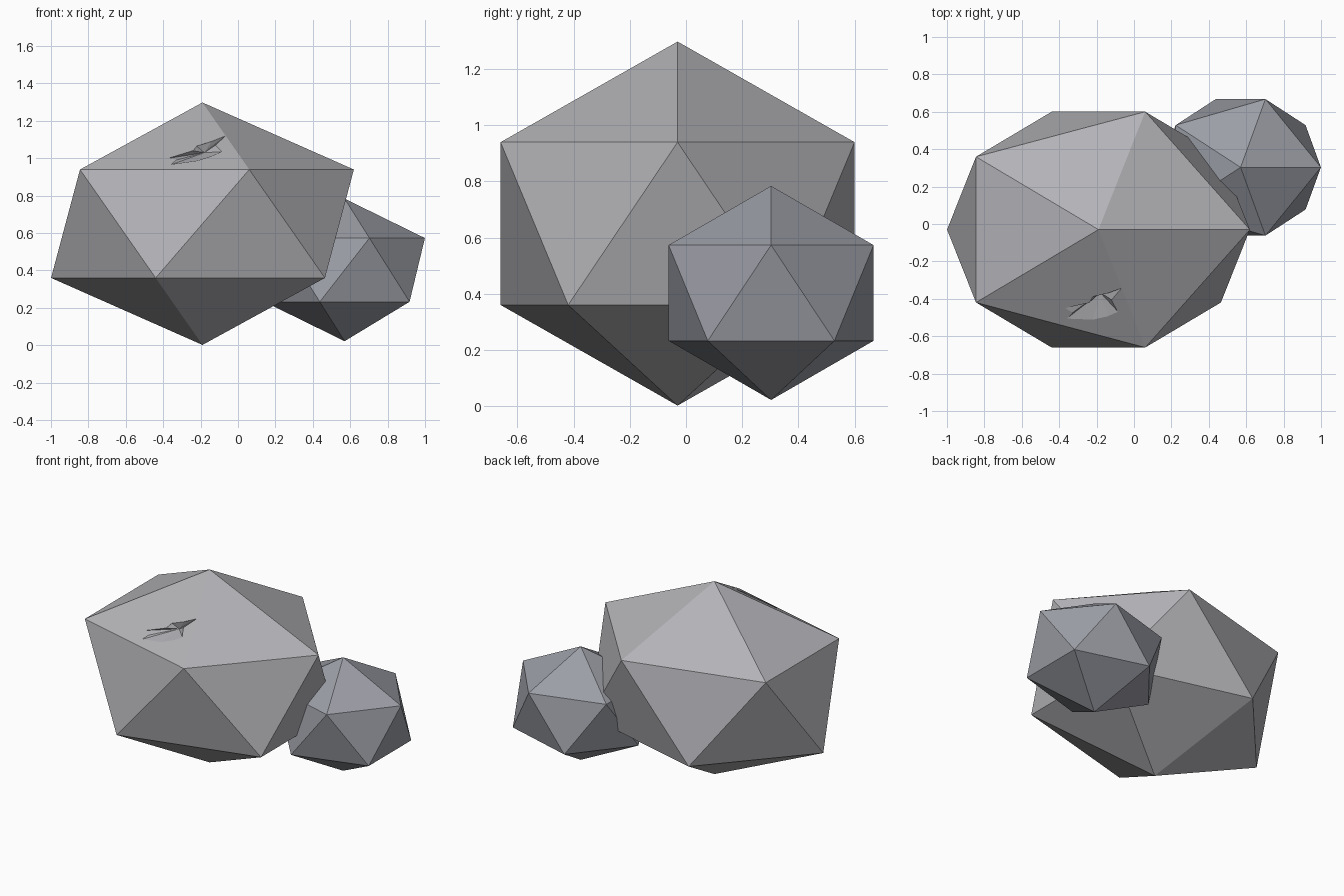
import bpy
import bmesh
from mathutils import Vector

if "Cube" in bpy.data.objects:
    bpy.data.objects.remove(bpy.data.objects["Cube"])


def material(name, rgb):
    mat = bpy.data.materials.new(name)
    mat.diffuse_color = (*rgb, 1)
    mat.use_nodes = True
    mat.node_tree.nodes["Principled BSDF"].inputs["Base Color"].default_value = mat.diffuse_color
    return mat


def boulder(name, center, radii, mat):
    """Flat faceted 20-sided stone, stretched along each axis."""
    bm = bmesh.new()
    bmesh.ops.create_icosphere(bm, subdivisions=1, radius=1)
    bmesh.ops.scale(bm, vec=radii, verts=bm.verts)
    bmesh.ops.translate(bm, vec=center, verts=bm.verts)
    return mesh_object(name, bm, mat)


def mesh_object(name, bm, mat):
    mesh = bpy.data.meshes.new(name)
    bm.to_mesh(mesh)
    bm.free()
    mesh.materials.append(mat)
    obj = bpy.data.objects.new(name, mesh)
    bpy.context.collection.objects.link(obj)
    return obj


light_stone = material("light_stone", (0.45, 0.45, 0.475))
dark_stone = material("dark_stone", (0.33, 0.34, 0.38))

# Two overlapping stones
large = boulder("large_rock", (-0.19, -0.03, 0.65), (0.905, 0.741, 0.648), light_stone)
boulder("small_rock", (0.57, 0.303, 0.403), (0.48, 0.429, 0.381), dark_stone)

# Jagged chip in the upper front facet: outline in front view (x, z)
outline = [(-0.36, 0.965), (-0.22, 0.985), (-0.14, 1.01), (-0.085, 1.035),
           (-0.12, 1.07), (-0.065, 1.12), (-0.14, 1.09), (-0.22, 1.065),
           (-0.24, 1.04), (-0.37, 1.0), (-0.33, 0.99)]
apex = Vector((-0.19, -0.03, 1.298))
normal = Vector((-0.0864, -0.3258, 0.510)).normalized()


def on_facet(x, z):
    y = apex.y - (normal.x * (x - apex.x) + normal.z * (z - apex.z)) / normal.y
    return Vector((x, y, z))


bm = bmesh.new()
rim = [bm.verts.new(on_facet(x, z)) for x, z in outline]
middle = on_facet(-0.18, 1.04)
deep = bm.verts.new(middle + Vector((0, 0.07, -0.01)))
high = bm.verts.new(middle + normal * 0.08)
for i, v in enumerate(rim):
    w = rim[(i + 1) % len(rim)]
    bm.faces.new((v, w, high))
    bm.faces.new((w, v, deep))
bmesh.ops.recalc_face_normals(bm, faces=bm.faces)
cutter = mesh_object("chip_cutter", bm, light_stone)
cutter.hide_render = True
cutter.hide_viewport = True

cut = large.modifiers.new("chip", "BOOLEAN")
cut.operation = "DIFFERENCE"
cut.solver = "EXACT"
cut.object = cutter
